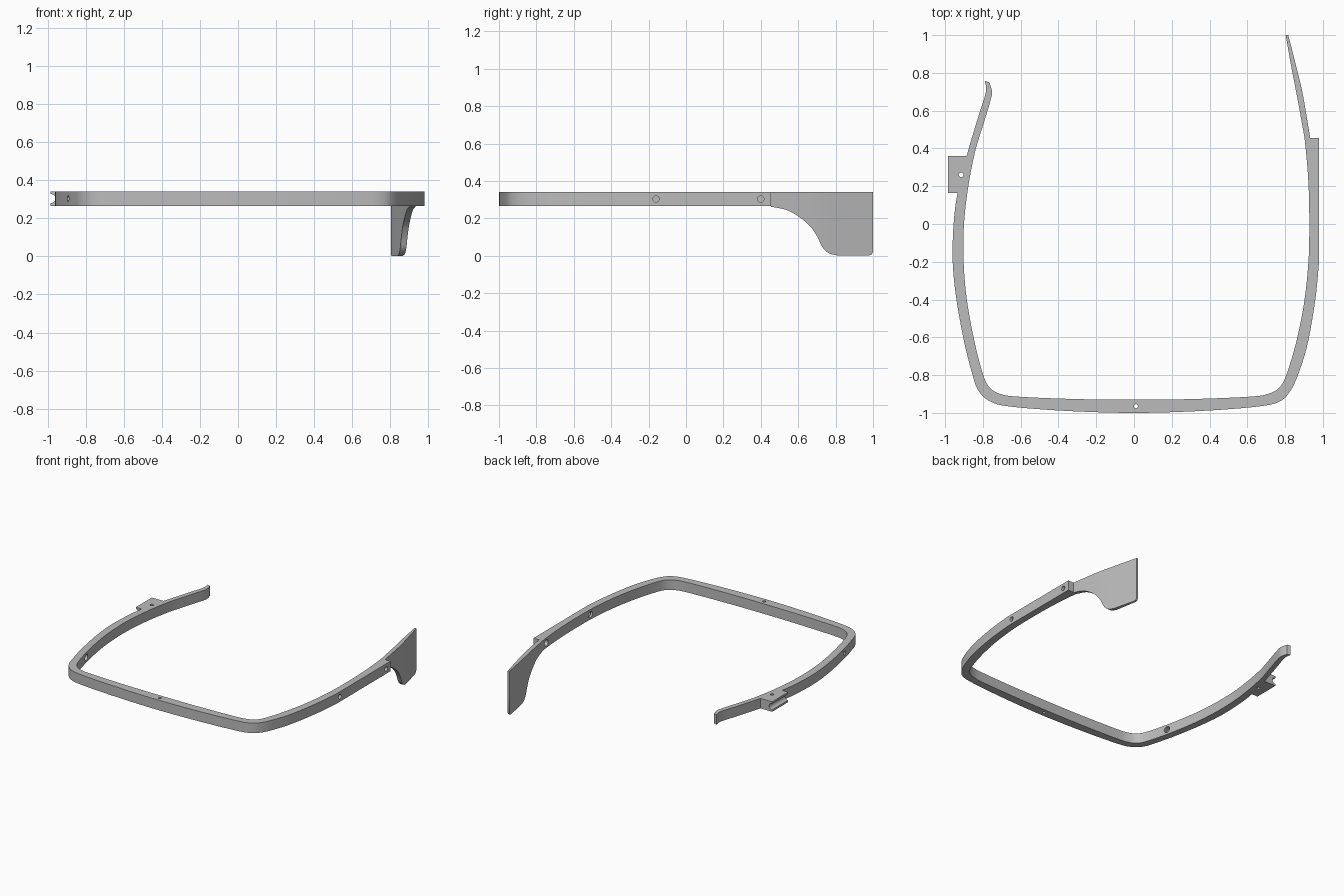
import bpy, bmesh, math
from mathutils import Vector, Matrix

if "Cube" in bpy.data.objects:
    bpy.data.objects.remove(bpy.data.objects["Cube"], do_unlink=True)

GREY = (0.5, 0.5, 0.5, 1)
mat = bpy.data.materials.new("grey plastic")
mat.use_nodes = True
mat.diffuse_color = GREY
mat.node_tree.nodes["Principled BSDF"].inputs["Base Color"].default_value = GREY

LOW, TOP = 0.265, 0.342
MID = (LOW + TOP) / 2


def spline(pts, steps=6):
    """Smooth curve through the given points."""
    p = [Vector(q) for q in pts]
    p = [2 * p[0] - p[1]] + p + [2 * p[-1] - p[-2]]
    out = []
    for a, b, c, d in zip(p, p[1:], p[2:], p[3:]):
        for i in range(steps):
            t = i / steps
            out.append(b + (c - a) * t / 2 + (2 * a - 5 * b + 4 * c - d) * t * t / 2
                       + (3 * b - a - 3 * c + d) * t ** 3 / 2)
    return out + [p[-2]]


def make(name, bm):
    bmesh.ops.recalc_face_normals(bm, faces=bm.faces)
    me = bpy.data.meshes.new(name)
    bm.to_mesh(me)
    bm.free()
    me.materials.append(mat)
    ob = bpy.data.objects.new(name, me)
    bpy.context.collection.objects.link(ob)
    return ob


def prism(name, outline, lo, hi, place=lambda u, v, w: (u, v, w)):
    """Extrude a flat outline from lo to hi along its third axis."""
    bm = bmesh.new()
    face = bm.faces.new([bm.verts.new(place(u, v, lo)) for u, v in outline])
    new = bmesh.ops.extrude_face_region(bm, geom=[face])["geom"]
    shift = Vector(place(0, 0, hi)) - Vector(place(0, 0, lo))
    bmesh.ops.translate(bm, vec=shift, verts=[g for g in new if isinstance(g, bmesh.types.BMVert)])
    return make(name, bm)


def rod(centre, axis, radius, length):
    bm = bmesh.new()
    turn = Vector(axis).to_track_quat("Z", "Y").to_matrix().to_4x4()
    bmesh.ops.create_cone(bm, cap_ends=True, segments=24, radius1=radius, radius2=radius,
                          depth=length, matrix=Matrix.Translation(centre) @ turn)
    return make("cutter", bm)


def boolean(ob, tool, operation="DIFFERENCE"):
    tool.hide_render = True
    mod = ob.modifiers.new("cut", "BOOLEAN")
    mod.operation, mod.object, mod.solver = operation, tool, "EXACT"
    bpy.context.view_layer.objects.active = ob
    bpy.ops.object.modifier_apply(modifier=mod.name)
    bpy.data.objects.remove(tool, do_unlink=True)


# Band: outer edge from the left-hand tip round the front to the pad, then back inside
outer = spline([(-.79, .757), (-.783, .72), (-.79, .675), (-.83, .55), (-.886, .36), (-.934, .165),
                (-.955, 0), (-.96, -.2), (-.94, -.4), (-.9, -.62), (-.86, -.78), (-.825, -.88),
                (-.76, -.94), (-.65, -.967), (-.35, -.99), (0, -1), (.35, -.99), (.65, -.967),
                (.77, -.94), (.83, -.88), (.875, -.78), (.92, -.63), (.96, -.4), (.98, -.2)])
inner = spline([(.903, .455), (.918, .3), (.926, .15), (.928, -.05), (.922, -.22), (.9, -.42),
                (.86, -.62), (.806, -.8), (.765, -.87), (.7, -.902), (.6, -.915), (.3, -.927),
                (0, -.93), (-.3, -.927), (-.6, -.915), (-.7, -.902), (-.76, -.87), (-.798, -.8),
                (-.845, -.62), (-.885, -.4), (-.902, -.2), (-.9, 0), (-.877, .2), (-.842, .38),
                (-.8, .52), (-.762, .645), (-.752, .7), (-.765, .75)])
band = prism("band", outer + [(.98, .455), (.933, .455)] + inner, LOW, TOP)

# Screw holes through the arms, widened on the inside, and one in the front
for y in (-.16, .4):
    boolean(band, rod((.95, y, MID), (1, 0, 0), .017, .2))
    boolean(band, rod((.915, y, MID), (1, 0, 0), .024, .05))
boolean(band, rod((-.87, -.65, MID), (1, .2, 0), .017, .2))
boolean(band, rod((-.838, -.643, MID), (1, .2, 0), .024, .04))
boolean(band, rod((.01, -.965, MID), (0, 0, 1), .011, .2))

# Clip block on the arm, with a long groove and a pin hole
clip = prism("clip_block", [(-.985, .165), (-.93, .165), (-.884, .36), (-.985, .36)], LOW, TOP)
boolean(clip, rod((-.983, .26, MID), (0, 1, 0), .024, .4))
boolean(clip, rod((-.915, .26, MID), (0, 0, 1), .012, .2))
boolean(band, rod((-.915, .26, MID), (0, 0, 1), .012, .2))

# Side plate: thin tapering blade trimmed to a drooping outline
blade_out = spline([(.933, .455), (.893, .69), (.855, .85), (.817, 1)])
blade_in = spline([(.803, 1), (.833, .83), (.866, .66), (.903, .455)])
plate = prism("side_plate", blade_out + blade_in, -.05, TOP)
droop = spline([(.44, LOW), (.55, .24), (.65, .172), (.7, .105), (.73, .045), (.765, .013), (.81, .002)])
corner = [(.98, .002), (.993, .007), (1, .02)]
trim = prism("cutter", droop + corner + [(1, .4), (.44, .4)], .6, 1.2, lambda u, v, w: (w, u, v))
boolean(plate, trim, "INTERSECT")

# Smooth curves, crisp edges
for ob in (band, clip, plate):
    bpy.ops.object.select_all(action="DESELECT")
    ob.select_set(True)
    bpy.context.view_layer.objects.active = ob
    bpy.ops.object.shade_smooth_by_angle(angle=math.radians(30))
